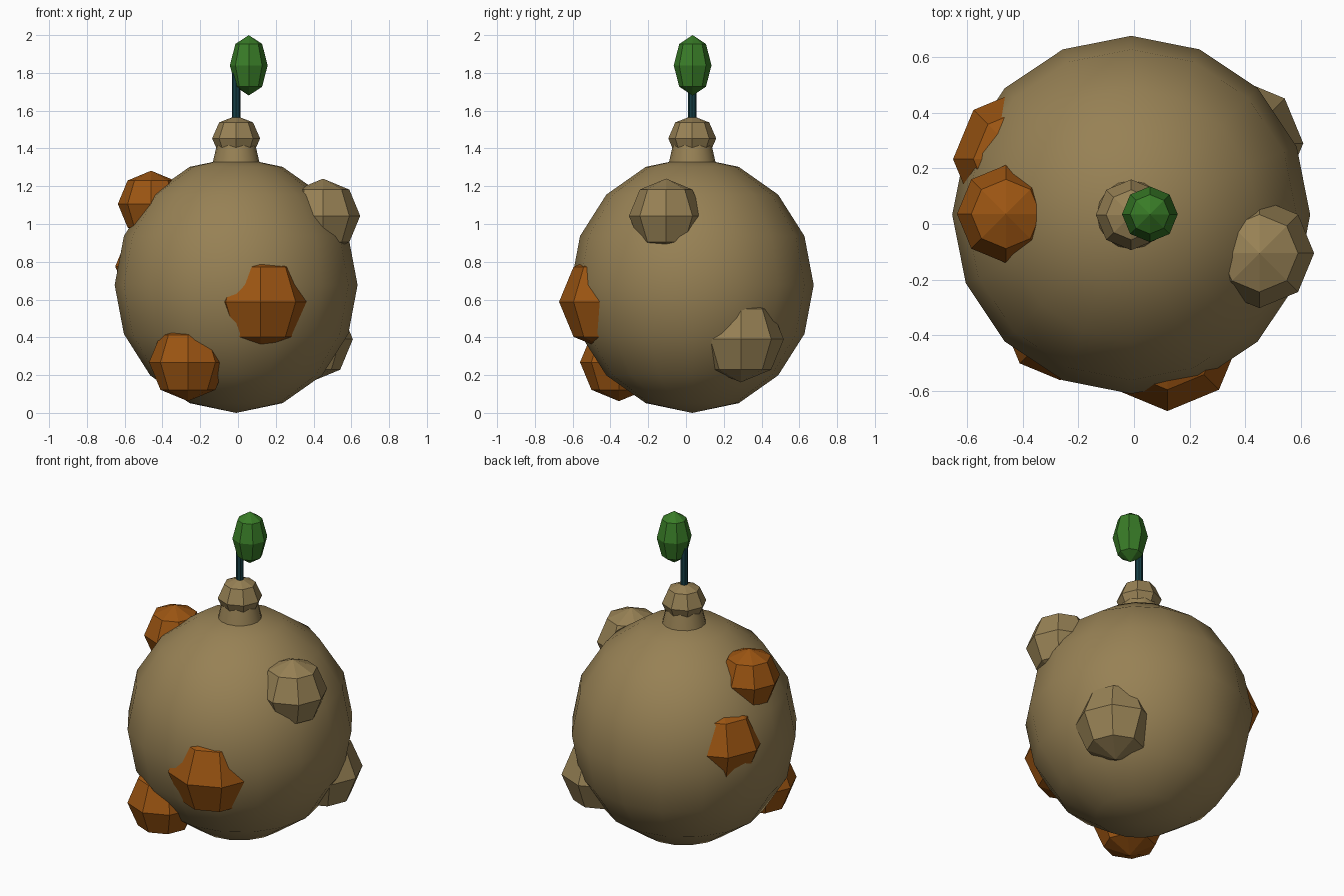
import bpy

cube = bpy.data.objects.get("Cube")
if cube:
    bpy.data.objects.remove(cube, do_unlink=True)


def make_material(name, rgb):
    mat = bpy.data.materials.new(name)
    mat.use_nodes = True
    mat.diffuse_color = (*rgb, 1)
    bsdf = next(n for n in mat.node_tree.nodes if n.type == "BSDF_PRINCIPLED")
    bsdf.inputs["Base Color"].default_value = (*rgb, 1)
    return mat


tan = make_material("tan", (0.31, 0.22, 0.09))
orange = make_material("orange", (0.33, 0.09, 0.006))
green = make_material("leaf green", (0.04, 0.20, 0.02))
teal = make_material("dark teal", (0.008, 0.05, 0.06))


def finish(name, mat, smooth):
    obj = bpy.context.object
    obj.name = name
    obj.data.materials.append(mat)
    if smooth:
        bpy.ops.object.shade_smooth_by_angle()
    else:
        bpy.ops.object.shade_flat()
    return obj


def ball(name, mat, center, radius, height=None, segments=8, rings=4, smooth=False):
    bpy.ops.mesh.primitive_uv_sphere_add(
        segments=segments, ring_count=rings, radius=1, location=center)
    obj = finish(name, mat, smooth)
    obj.scale = (radius, radius, height or radius)
    return obj


def tube(name, mat, sides, r_low, r_high, low, high):
    bpy.ops.mesh.primitive_cone_add(
        vertices=sides, radius1=r_low, radius2=r_high, depth=high - low,
        location=(CX, CY, (low + high) / 2))
    return finish(name, mat, True)


# Axis shared by body, neck and stem
CX, CY = -0.01, 0.033

# Round body
ball("body", tan, (CX, CY, 0.677), 0.643, 0.677, segments=16, rings=8, smooth=True)

# Neck, faceted cap and stem
tube("neck", tan, 16, 0.127, 0.1, 1.31, 1.43)
ball("cap", tan, (CX, CY, 1.453), 0.127, 0.12)
tube("stem", teal, 8, 0.022, 0.022, 1.5, 1.8)

# Bud on the stem
ball("bud", green, (0.057, 0.035, 1.84), 0.1, 0.16)

# Faceted lumps half sunk into the body
lumps = [
    ("front_lump", orange, (0.12, -0.41, 0.588), 0.262),
    ("lower_front_lump", orange, (-0.265, -0.355, 0.268), 0.206),
    ("upper_right_lump", orange, (-0.46, 0.036, 1.106), 0.176),
    ("back_right_lump", orange, (-0.4, 0.233, 0.775), 0.25),
    ("upper_left_lump", tan, (0.45, -0.105, 1.043), 0.197),
    ("lower_left_lump", tan, (0.38, 0.29, 0.39), 0.228),
]
for lump in lumps:
    ball(*lump)
